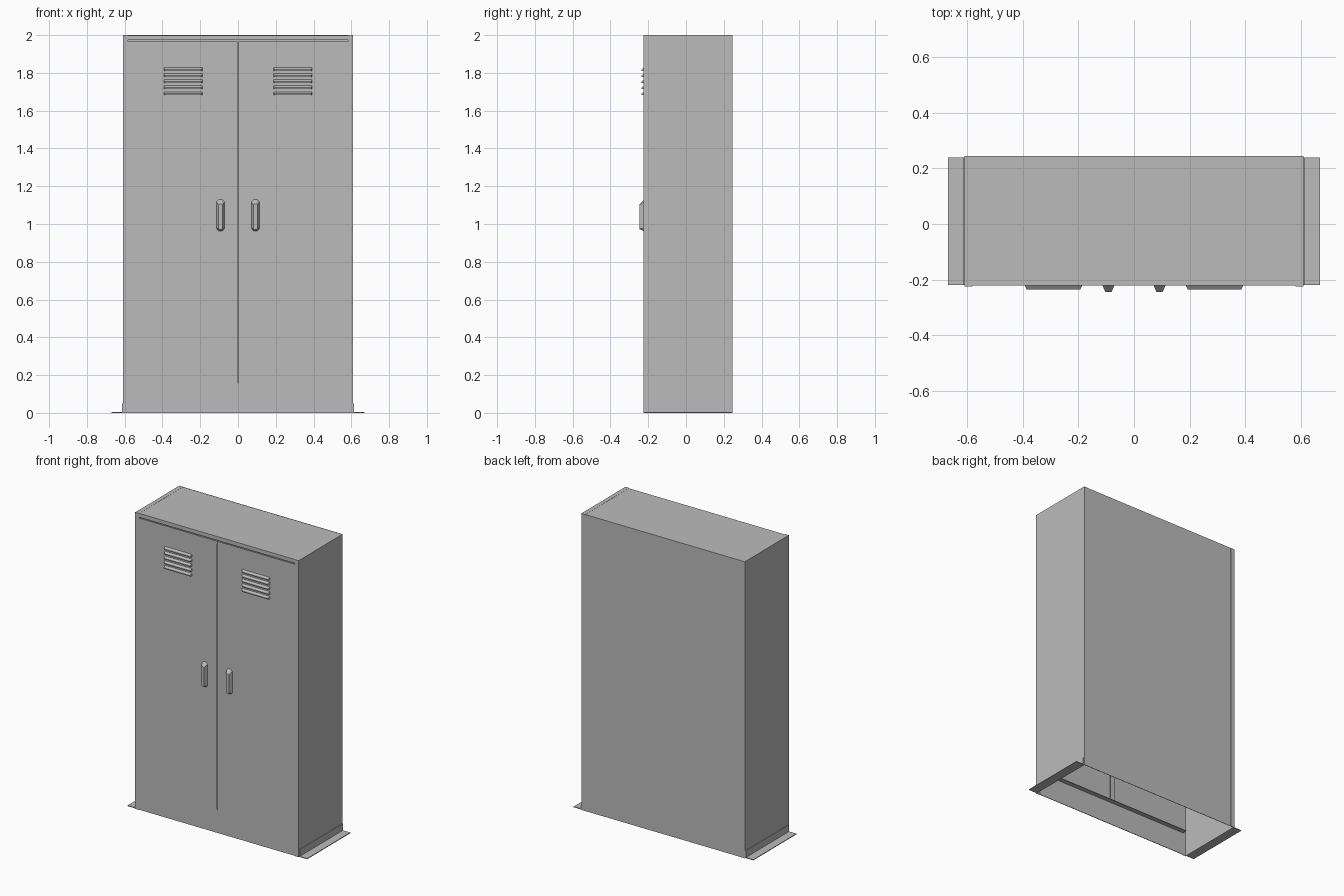
import bpy
import bmesh

cube = bpy.data.objects.get("Cube")
if cube:
    bpy.data.objects.remove(cube, do_unlink=True)

steel = bpy.data.materials.new("grey_steel")
steel.use_nodes = True
grey = (0.5, 0.5, 0.5, 1)
steel.diffuse_color = grey
steel.node_tree.nodes["Principled BSDF"].inputs["Base Color"].default_value = grey


def finish(name, bm):
    bmesh.ops.recalc_face_normals(bm, faces=bm.faces)
    mesh = bpy.data.meshes.new(name)
    bm.to_mesh(mesh)
    bm.free()
    mesh.materials.append(steel)
    obj = bpy.data.objects.new(name, mesh)
    bpy.context.collection.objects.link(obj)
    return obj


def box(name, x, y, z):
    """Box from its (low, high) range on each axis."""
    bm = bmesh.new()
    bmesh.ops.create_cube(bm, size=1)
    for v in bm.verts:
        v.co = [r[0] if c < 0 else r[1] for c, r in zip(v.co, (x, y, z))]
    return finish(name, bm)


def mirrored_box(name, x, y, z):
    box("left_" + name, x, y, z)
    box("right_" + name, (-x[1], -x[0]), y, z)


def raised(name, base, tip, y_base, y_tip):
    """Solid lofted from a base outline to a tip outline, both in x and z."""
    bm = bmesh.new()
    a = [bm.verts.new((x, y_base, z)) for x, z in base]
    b = [bm.verts.new((x, y_tip, z)) for x, z in tip]
    bm.faces.new(a)
    bm.faces.new(b)
    for i in range(len(a)):
        j = (i + 1) % len(a)
        bm.faces.new((a[i], a[j], b[j], b[i]))
    return finish(name, bm)


def rect(cx, half, z0, z1):
    return [(cx - half, z0), (cx + half, z0), (cx + half, z1), (cx - half, z1)]


def octagon(cx, half, z0, z1, cut):
    i = half - cut
    return [(cx - i, z0), (cx + i, z0), (cx + half, z0 + cut), (cx + half, z1 - cut),
            (cx + i, z1), (cx - i, z1), (cx - half, z1 - cut), (cx - half, z0 + cut)]


W, IN = 0.61, 0.582        # outer half width, inner half width
FRONT, BACK = -0.225, 0.245
FACE = FRONT + 0.003       # door plane, set slightly behind the side channels
T = 0.004                  # sheet thickness
KICK, LID = 0.155, 1.967   # door bottom and top

# Folded side channels: sheet plus front, back and top returns
mirrored_box("side_sheet", (W - T, W), (FRONT, BACK), (0, 2))
mirrored_box("side_front_return", (IN, W - T), (FRONT, FRONT + T), (0, 2))
mirrored_box("side_back_return", (IN, W - T), (BACK - T, BACK), (0, 2))
mirrored_box("side_top_return", (IN, W - T), (FRONT + T, BACK - T), (2 - T, 2))

# Shell panels
box("back_panel", (-IN, IN), (BACK - T, BACK - 0.001), (0, 2))
box("top_panel", (-IN, IN), (FACE, BACK - T), (1.995, 1.999))
box("top_rail", (-IN, IN), (FACE, FACE + T), (LID + 0.006, 1.995))
box("kick_plate", (-IN, IN), (FACE, FACE + T), (0, KICK))
box("kick_ledge", (-IN, IN), (FACE + T, FACE + 0.035), (KICK, KICK + T))

# Doors, with stops behind the gaps
mirrored_box("door", (0.003, IN), (FACE, FACE + T), (KICK, LID))
box("centre_door_stop", (-0.02, 0.02), (FACE + 0.012, FACE + 0.016), (KICK + T, 1.995))
box("top_door_stop", (-IN, IN), (FACE + 0.008, FACE + 0.012), (LID - 0.02, 1.995))

# Floor brackets: upright leg against the side and flat foot outside
mirrored_box("bracket_upright", (W, W + 0.005), (-0.22, 0.24), (0, 0.05))
mirrored_box("bracket_foot", (W + 0.005, 0.67), (-0.22, 0.24), (0, 0.005))

# Louvres and pull handles on both doors
for side, s in (("left", 1), ("right", -1)):
    for i in range(5):
        z = 1.682 + i * 0.032
        raised(f"{side}_louvre_{i + 1}", rect(s * 0.29, 0.103, z, z + 0.018),
               rect(s * 0.29, 0.096, z + 0.001, z + 0.008), FACE, -0.236)
    raised(f"{side}_handle", octagon(s * 0.092, 0.021, 0.962, 1.13, 0.012),
           octagon(s * 0.092, 0.011, 0.972, 1.105, 0.005), FACE, -0.245)
